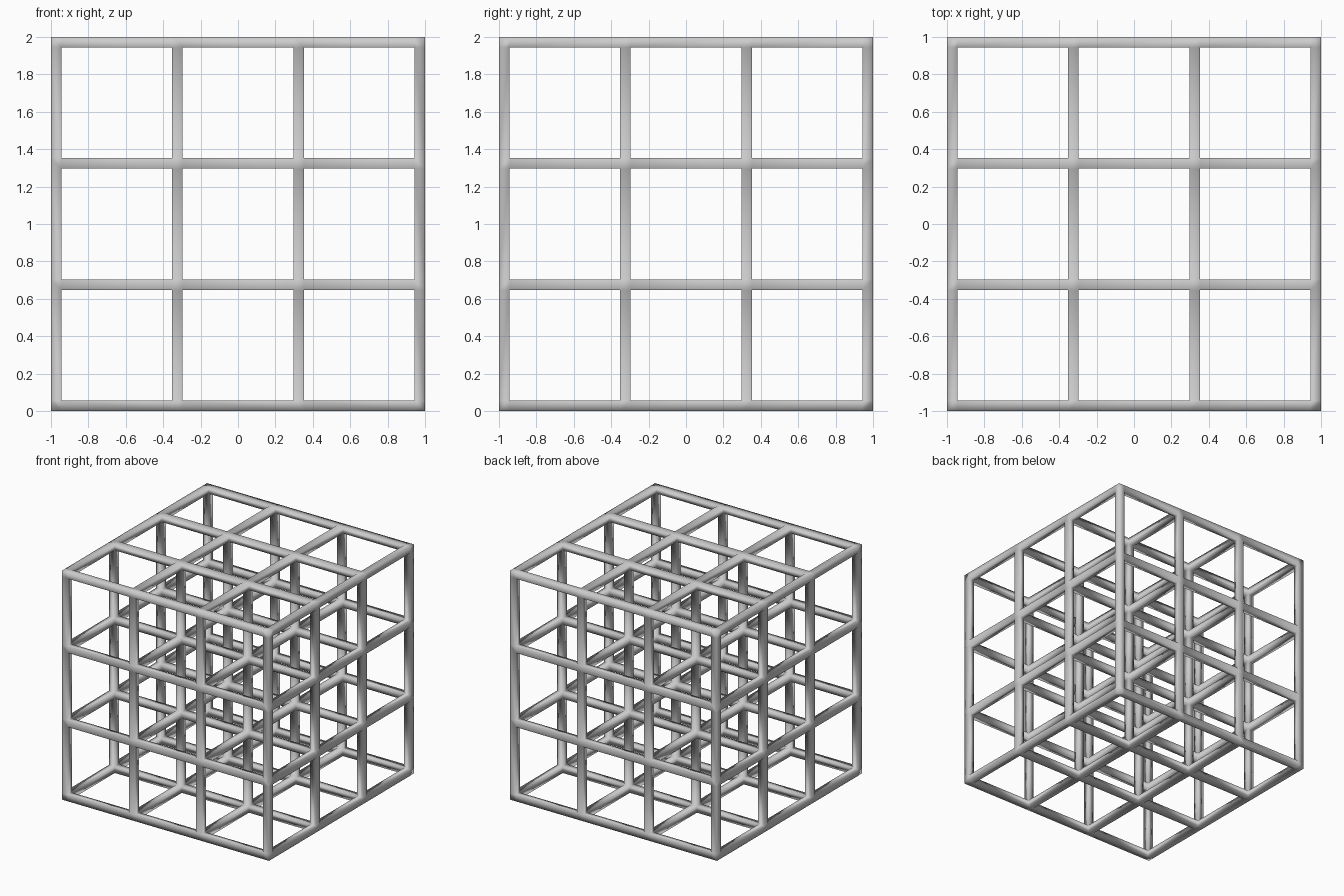
import bpy, bmesh
from itertools import product

if "Cube" in bpy.data.objects:
    bpy.data.objects.remove(bpy.data.objects["Cube"])

HALF = 0.028                      # half thickness of a square bar
PITCH = (2 - 2 * HALF) / 3        # spacing of the bar centres

# Grid lines along one axis: even slots are bar widths, odd slots are gaps
lines = []
for i in range(4):
    c = -1 + HALF + i * PITCH
    lines += [c - HALF, c + HALF]


def solid(cell):
    """A cell is filled where a bar or a joint runs through it."""
    return all(0 <= k < 7 for k in cell) and sum(k % 2 for k in cell) <= 1


bm = bmesh.new()
verts = {}


def vert(key):
    if key not in verts:
        x, y, z = (lines[k] for k in key)
        verts[key] = bm.verts.new((x, y, z + 1))
    return verts[key]


# Skin of the bars and joints: only faces between filled and empty cells
for cell in product(range(7), repeat=3):
    if not solid(cell):
        continue
    for axis, side in product(range(3), (0, 1)):
        neighbour = list(cell)
        neighbour[axis] += 1 if side else -1
        if solid(neighbour):
            continue
        u, v = (axis + 1) % 3, (axis + 2) % 3
        ring = []
        for du, dv in ((0, 0), (1, 0), (1, 1), (0, 1)):
            key = list(cell)
            key[axis] += side
            key[u] += du
            key[v] += dv
            ring.append(vert(tuple(key)))
        face = bm.faces.new(ring if side else ring[::-1])
        face.smooth = True

# Cube lattice object
mesh = bpy.data.meshes.new("cube_lattice")
bm.to_mesh(mesh)
bm.free()
lattice = bpy.data.objects.new("cube_lattice", mesh)
bpy.context.collection.objects.link(lattice)
